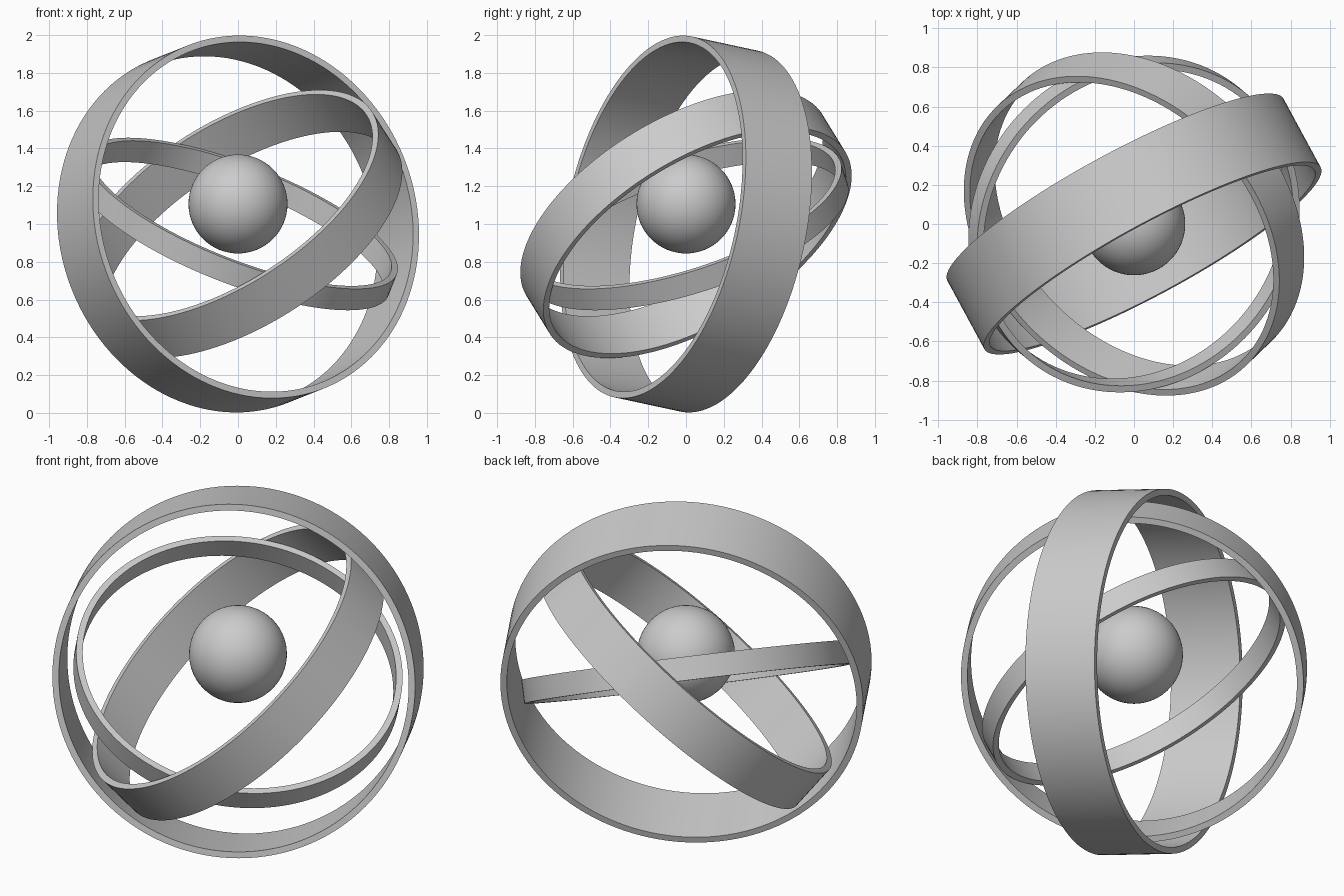
import bpy
import math
from mathutils import Vector

cube = bpy.data.objects.get("Cube")
if cube:
    bpy.data.objects.remove(cube, do_unlink=True)

# Single plain grey finish
grey = bpy.data.materials.new("plain_grey")
grey.use_nodes = True
colour = (0.6, 0.6, 0.6, 1)
grey.diffuse_color = colour
grey.node_tree.nodes["Principled BSDF"].inputs["Base Color"].default_value = colour

CENTRE = Vector((0, 0, 1))
SEGMENTS = 128


def finish(obj, angle):
    obj.data.materials.append(grey)
    bpy.ops.object.select_all(action='DESELECT')
    obj.select_set(True)
    bpy.context.view_layer.objects.active = obj
    bpy.ops.object.shade_smooth_by_angle(angle=math.radians(angle))


def hoop(name, radius, width, wall, axis):
    """Flat band with a rectangular section, turned about the given axis."""
    inner, half = radius - wall, width / 2
    section = [(radius, -half), (radius, half), (inner, half), (inner, -half)]
    verts, faces = [], []
    for i in range(SEGMENTS):
        a = math.tau * i / SEGMENTS
        verts += [(r * math.cos(a), r * math.sin(a), z) for r, z in section]
        j = (i + 1) % SEGMENTS
        for k in range(4):
            m = (k + 1) % 4
            faces.append((i * 4 + k, j * 4 + k, j * 4 + m, i * 4 + m))
    mesh = bpy.data.meshes.new(name)
    mesh.from_pydata(verts, [], faces)
    obj = bpy.data.objects.new(name, mesh)
    bpy.context.collection.objects.link(obj)
    obj.location = CENTRE
    obj.rotation_euler = Vector(axis).to_track_quat('Z', 'Y').to_euler()
    finish(obj, 30)


# Three nested hoops, widest outside
hoop("outer_ring", 0.977, 0.405, 0.035, (0.468, -0.864, 0.186))
hoop("middle_ring", 0.919, 0.265, 0.035, (-0.48, -0.46, 0.748))
hoop("inner_ring", 0.88, 0.127, 0.035, (0.35, -0.29, 0.89))

# Ball floating slightly above the ring centre
bpy.ops.mesh.primitive_uv_sphere_add(segments=64, ring_count=32, radius=0.262,
                                     location=(0, 0, 1.106))
ball = bpy.context.object
ball.name = "centre_ball"
finish(ball, 60)
